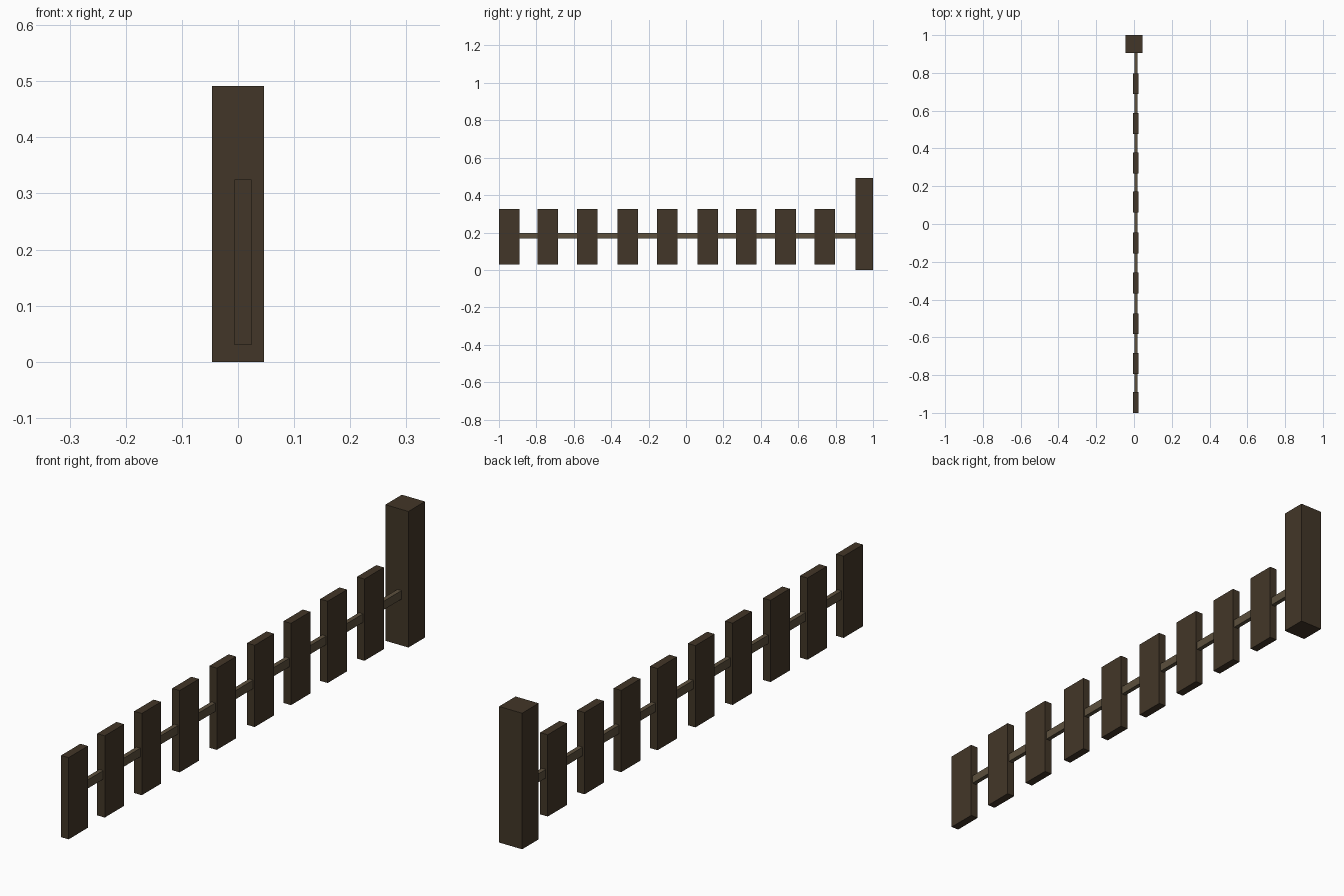
import bpy

if "Cube" in bpy.data.objects:
    bpy.data.objects.remove(bpy.data.objects["Cube"])


def material(name, color):
    m = bpy.data.materials.new(name)
    m.diffuse_color = (*color, 1)
    m.use_nodes = True
    m.node_tree.nodes["Principled BSDF"].inputs["Base Color"].default_value = m.diffuse_color
    return m


dark_wood = material("dark_wood", (0.055, 0.037, 0.021))
light_wood = material("light_wood", (0.107, 0.080, 0.047))


def box(name, low, high, mat):
    """Axis-aligned box between two corners."""
    bpy.ops.mesh.primitive_cube_add(size=1, location=[(a + b) / 2 for a, b in zip(low, high)])
    ob = bpy.context.object
    ob.name = name
    ob.scale = [b - a for a, b in zip(low, high)]
    bpy.ops.object.transform_apply(location=False, rotation=False, scale=True)
    ob.data.materials.append(mat)
    return ob


# End post
box("end_post", (-0.046, 0.906, 0), (0.046, 1.0, 0.491), dark_wood)

# Rail running through the pickets into the post
box("rail", (0.002, -0.95, 0.167), (0.018, 0.92, 0.198), light_wood)

# Slightly unevenly spaced pickets
picket_centres = [-0.945, -0.739, -0.528, -0.312, -0.100, 0.116, 0.323, 0.532, 0.742]
for i, y in enumerate(picket_centres, 1):
    box(f"picket_{i}", (-0.006, y - 0.055, 0.03), (0.024, y + 0.055, 0.325), dark_wood)
